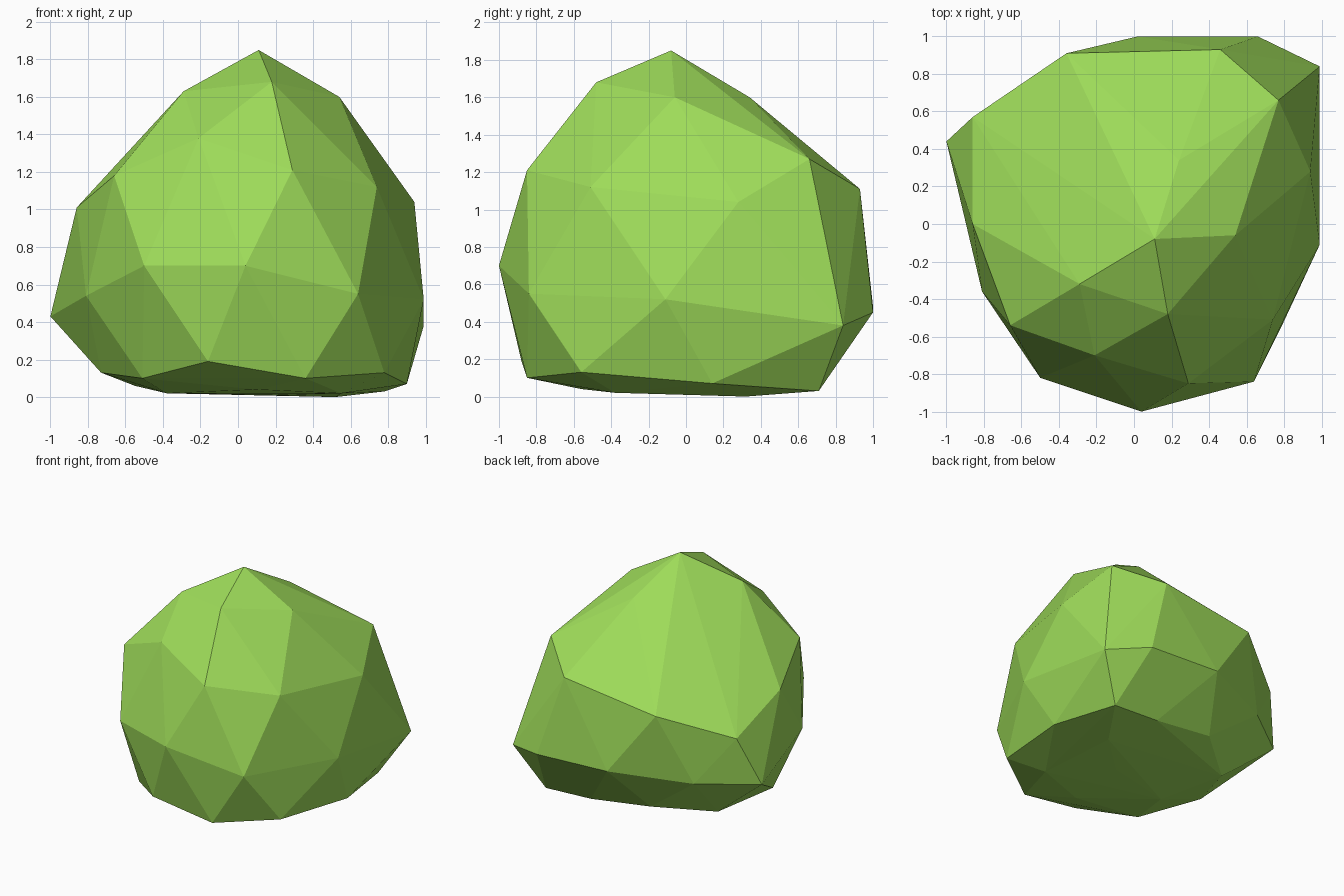
import bpy
import bmesh

# Remove the default cube only
default_cube = bpy.data.objects.get("Cube")
if default_cube:
    bpy.data.objects.remove(default_cube, do_unlink=True)


def make_material(name, colour):
    """One flat matte colour, shown in the viewport and in a render."""
    material = bpy.data.materials.new(name)
    material.use_nodes = True
    material.diffuse_color = colour
    shader = material.node_tree.nodes["Principled BSDF"]
    shader.inputs["Base Color"].default_value = colour
    shader.inputs["Roughness"].default_value = 1
    return material


def make_faceted_clump(name, rings, material):
    """Skin stacked rings of corner points with one low-poly convex shell."""
    bm = bmesh.new()
    for ring in rings:
        for corner in ring:
            bm.verts.new(corner)
    shell = bmesh.ops.convex_hull(bm, input=bm.verts, use_existing_faces=False)
    # Drop any corner that fell inside the shell
    unused = [v for v in bm.verts if not v.link_faces]
    bmesh.ops.delete(bm, geom=unused, context="VERTS")
    bmesh.ops.recalc_face_normals(bm, faces=bm.faces)
    for face in bm.faces:
        face.smooth = False
    mesh = bpy.data.meshes.new(name)
    bm.to_mesh(mesh)
    bm.free()
    mesh.materials.append(material)
    clump = bpy.data.objects.new(name, mesh)
    bpy.context.scene.collection.objects.link(clump)
    return clump


# Crown: the peak and the corners just below it
crown = [(.11, -.08, 1.85), (.18, -.48, 1.68), (-.29, -.32, 1.63),
         (.54, -.06, 1.6), (.24, .34, 1.6)]

# Shoulder: where the top slopes turn into the sides
shoulder = [(-.21, -.7, 1.38), (.29, -.85, 1.21), (.74, -.51, 1.12),
            (.94, .28, 1.04), (.77, .66, 1.27), (.46, .93, 1.11),
            (-.36, .91, 1), (-.86, .57, .82), (-.86, 0, 1.01),
            (-.66, -.54, 1.18)]

# Belly: the widest band
belly = [(.04, -1, .7), (.64, -.84, .55), (.99, -.11, .52),
         (.99, .84, .38), (.66, 1, .45), (.02, 1, .48),
         (-.59, .74, .44), (-1, .44, .43), (-.81, -.36, .54),
         (-.5, -.82, .7)]

# Foot: the rim tucked in near the ground
foot = [(-.16, -.88, .19), (.36, -.85, .1), (.78, -.56, .13),
        (.9, .14, .07), (.78, .71, .03), (.37, .71, .05),
        (-.16, .69, .12), (-.55, .37, .06), (-.73, -.09, .13),
        (-.51, -.56, .1)]

# Underside: the nearly flat base
underside = [(.52, .32, 0), (-.05, .32, .03), (-.38, -.14, .02),
             (.18, 0, .01), (.1, -.56, .04), (.55, -.38, .02)]

leaf_green = make_material("leaf green", (.34, .71, .1, 1))
make_faceted_clump("bush_clump", [crown, shoulder, belly, foot, underside],
                   leaf_green)
